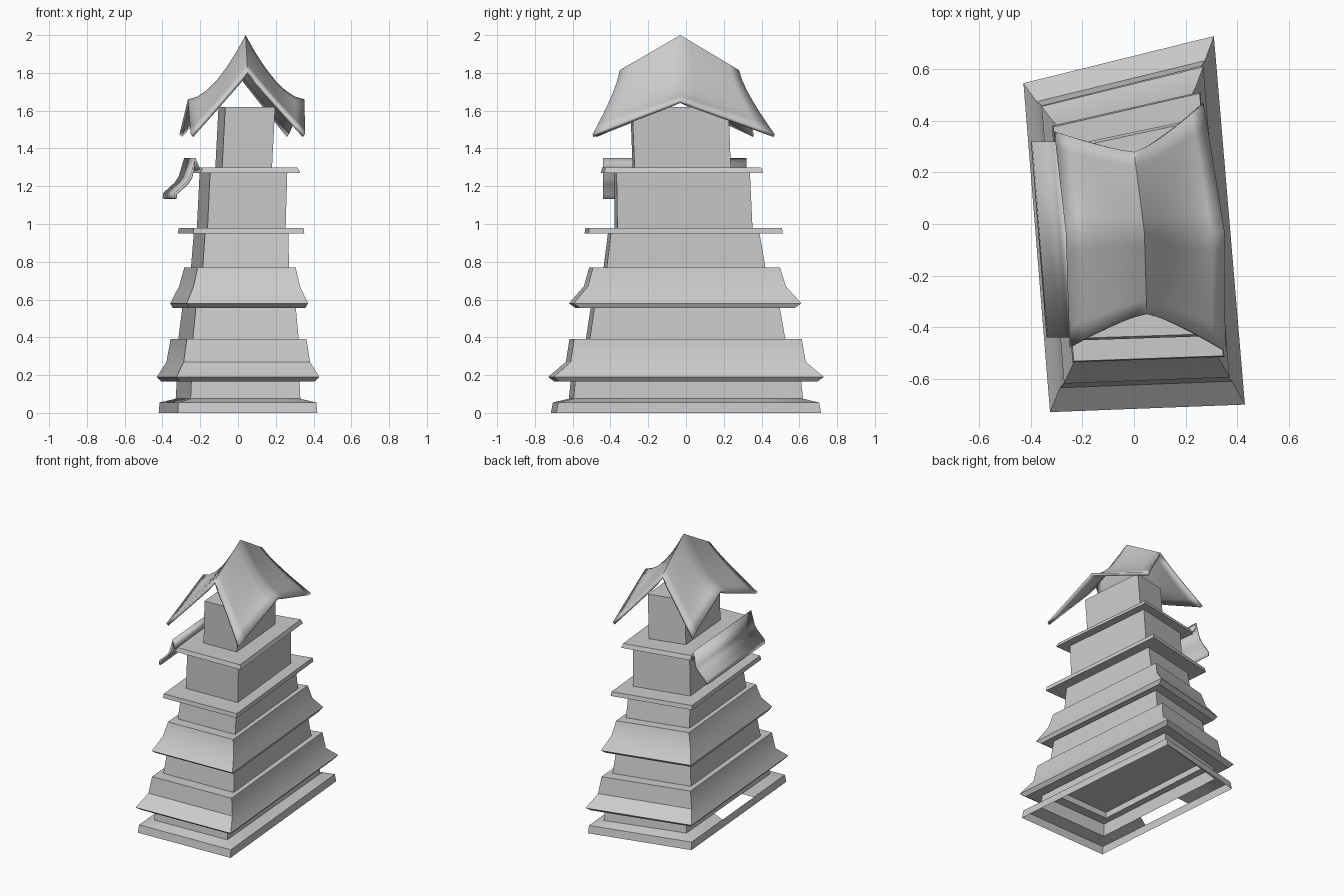
import bpy
import bmesh
import math

cube = bpy.data.objects.get("Cube")
if cube:
    bpy.data.objects.remove(cube, do_unlink=True)

# Single stone colour
stone = bpy.data.materials.new("stone_grey")
stone.use_nodes = True
grey = (0.6, 0.6, 0.6, 1)
stone.diffuse_color = grey
stone.node_tree.nodes["Principled BSDF"].inputs["Base Color"].default_value = grey

# Crooked footprint in unit half-extents: front right, front left, back left, back right
FOOTPRINT = [(-0.76, -1), (1, -0.96), (0.72, 1), (-1, 0.75)]


def finish(name, bm, thickness=0):
    bmesh.ops.recalc_face_normals(bm, faces=bm.faces[:])
    mesh = bpy.data.meshes.new(name)
    bm.to_mesh(mesh)
    bm.free()
    mesh.materials.append(stone)
    obj = bpy.data.objects.new(name, mesh)
    bpy.context.collection.objects.link(obj)
    if thickness:
        solid = obj.modifiers.new("thickness", "SOLIDIFY")
        solid.thickness = thickness
        solid.offset = -1
    bpy.ops.object.select_all(action="DESELECT")
    obj.select_set(True)
    bpy.context.view_layer.objects.active = obj
    bpy.ops.object.shade_smooth_by_angle(angle=math.radians(35))
    return obj


def ring(bm, z, half_x, half_y, cuts):
    """Footprint ring whose centre drifts as the tower leans upward."""
    lean = (z / 1.5) ** 2
    verts = []
    for i, (ax, ay) in enumerate(FOOTPRINT):
        bx, by = FOOTPRINT[(i + 1) % 4]
        for c in range(cuts):
            t = c / cuts
            x, y = ax + (bx - ax) * t, ay + (by - ay) * t
            verts.append(bm.verts.new((0.04 * lean + x * half_x,
                                       -0.03 * lean + y * half_y, z)))
    return verts


def loft(name, profile, caps=True, cuts=1, skip=()):
    """Join footprint rings; skip lists (band, segment) openings."""
    bm = bmesh.new()
    rings = [ring(bm, *level, cuts) for level in profile]
    count = 4 * cuts
    for band, (low, high) in enumerate(zip(rings, rings[1:])):
        for i in range(count):
            if (band, i) not in skip:
                j = (i + 1) % count
                bm.faces.new((low[i], low[j], high[j], high[i]))
    if caps:
        bm.faces.new(rings[0])
        bm.faces.new(rings[-1])
    return finish(name, bm)


# Open base skirt with a gap along its right side
loft("base_skirt", [(0, 0.42, 0.715), (0.055, 0.415, 0.705), (0.075, 0.33, 0.62),
                    (0.17, 0.325, 0.61)],
     caps=False, cuts=6, skip={(1, 20), (1, 21)})

# Two flared skirt roofs, the lower one with a recessed underside
loft("lower_eave", [(0.21, 0.2, 0.43), (0.21, 0.27, 0.54), (0.165, 0.27, 0.54),
                    (0.165, 0.405, 0.695), (0.19, 0.43, 0.73), (0.27, 0.38, 0.635),
                    (0.39, 0.36, 0.615)])
loft("middle_eave", [(0.555, 0.35, 0.58), (0.58, 0.365, 0.615),
                     (0.67, 0.32, 0.535), (0.77, 0.295, 0.505)])

# Tapered storeys
loft("lower_storey", [(0.38, 0.32, 0.53), (0.56, 0.3, 0.5)])
loft("middle_storey", [(0.76, 0.26, 0.43), (0.96, 0.25, 0.4)])
loft("upper_storey", [(0.97, 0.235, 0.365), (1.28, 0.232, 0.36)])
loft("lantern_room", [(1.29, 0.15, 0.26), (1.62, 0.15, 0.26)])

# Flat balcony slabs
loft("lower_slab", [(0.95, 0.335, 0.525), (0.98, 0.33, 0.52)])
loft("upper_slab", [(1.27, 0.3, 0.43), (1.3, 0.285, 0.42)])


# Curled flap hanging off the right edge of the upper slab
bm = bmesh.new()
curl = [(0.2, 1.29), (0.225, 1.35), (0.255, 1.25), (0.275, 1.22), (0.335, 1.165), (0.34, 1.135)]
front = [bm.verts.new((-x, -0.44, z)) for x, z in curl]
back = [bm.verts.new((-x - 0.06, 0.32, z)) for x, z in curl]
for i in range(len(curl) - 1):
    bm.faces.new((front[i], front[i + 1], back[i + 1], back[i]))
finish("slab_flap", bm, 0.015)


# Peaked roof: ridge drops to both gables, sides sweep down to drooping corners
def blend(low, mid, high, t):
    return mid + ((high if t > 0 else low) - mid) * abs(t)


def roof_point(u, v):
    a, b = abs(u), abs(v)
    left = blend(0.355, 0.352, 0.27, v)
    right = blend(-0.25, -0.265, -0.31, v)
    ridge = blend(0.05, 0.04, 0, v)
    x = blend(right, ridge, left, u)
    bow = math.copysign(a ** 1.3, u)
    front_y = blend(-0.48, -0.35, -0.495, bow)
    back_y = blend(0.36, 0.28, 0.47, bow)
    y = blend(front_y, -0.03, back_y, v)
    sweep = (1 - (1 - a) ** 1.74) * (1 - b) + a * b
    return x, y, 2 - 0.34 * sweep - 0.185 * b


bm = bmesh.new()
N = 12
grid = [[bm.verts.new(roof_point(2 * i / N - 1, 2 * j / N - 1)) for i in range(N + 1)]
        for j in range(N + 1)]
for j in range(N):
    for i in range(N):
        bm.faces.new((grid[j][i], grid[j][i + 1], grid[j + 1][i + 1], grid[j + 1][i]))
for face in bm.faces:
    if face.normal.z < 0:
        face.normal_flip()
finish("peaked_roof", bm, 0.02)
